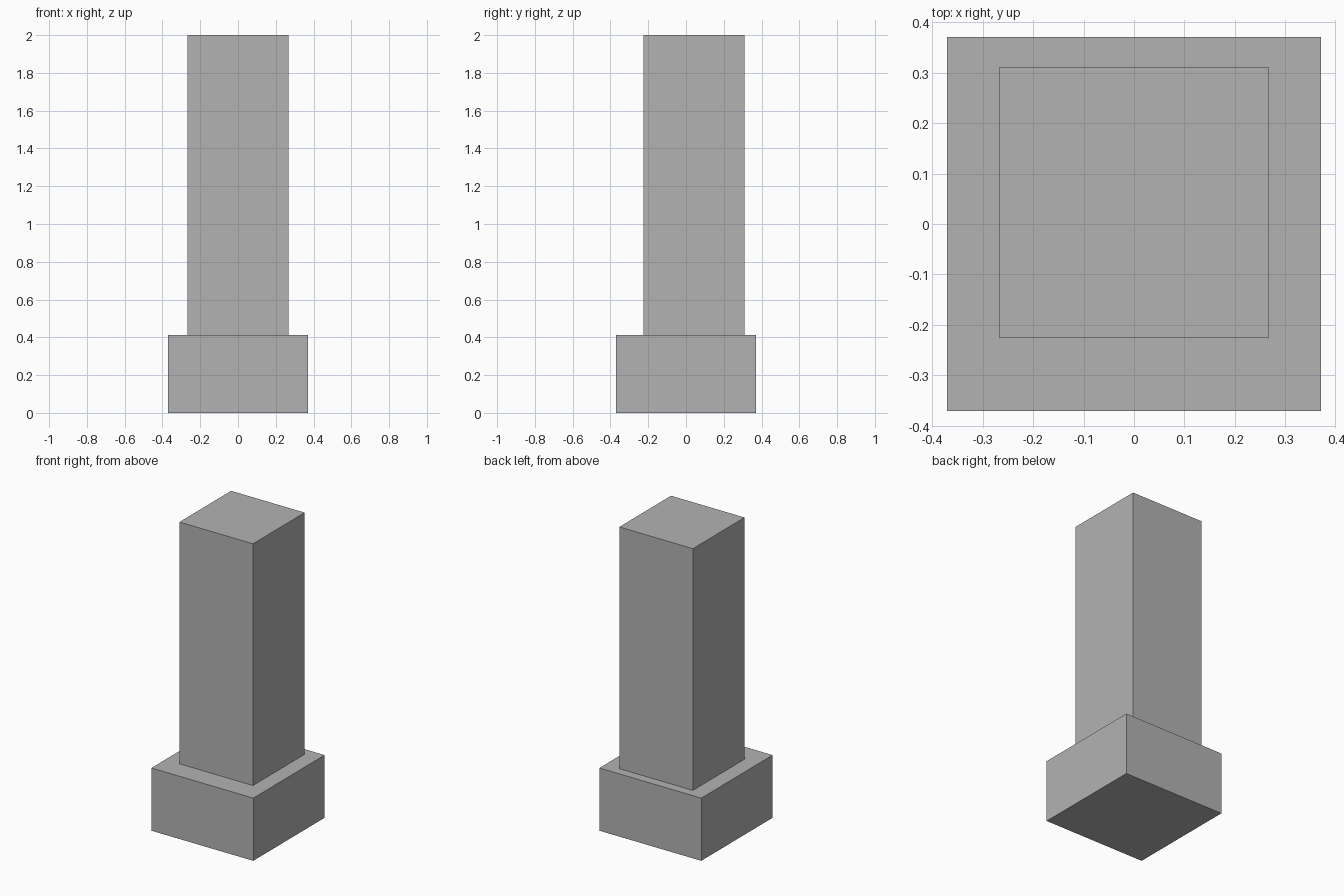
import bpy

if "Cube" in bpy.data.objects:
    bpy.data.objects.remove(bpy.data.objects["Cube"])

# Single grey material
grey = bpy.data.materials.new("plain grey")
grey.diffuse_color = (0.45, 0.45, 0.45, 1.0)
grey.use_nodes = True
grey.node_tree.nodes["Principled BSDF"].inputs["Base Color"].default_value = grey.diffuse_color


def box(name, x0, x1, y0, y1, z0, z1):
    bpy.ops.mesh.primitive_cube_add(
        size=1, location=((x0 + x1) / 2, (y0 + y1) / 2, (z0 + z1) / 2))
    ob = bpy.context.object
    ob.name = name
    ob.scale = (x1 - x0, y1 - y0, z1 - z0)
    bpy.ops.object.transform_apply(location=False, rotation=False, scale=True)
    ob.data.materials.append(grey)
    return ob


# Square plinth
box("plinth", -0.37, 0.37, -0.37, 0.37, 0.0, 0.412)

# Tall shaft, set slightly toward the back
box("shaft", -0.267, 0.267, -0.226, 0.31, 0.412, 2.0)
